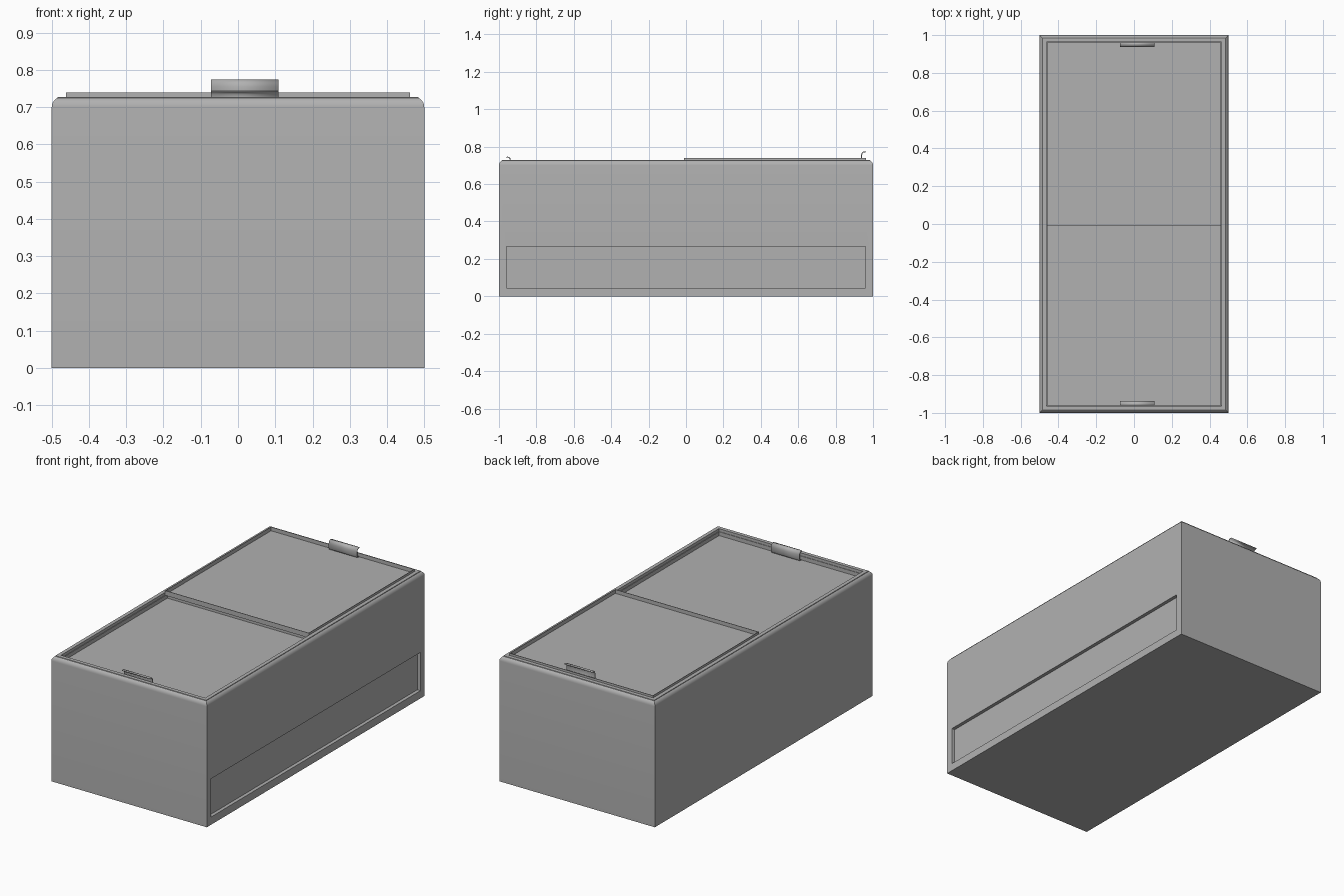
import bpy, bmesh, math

if "Cube" in bpy.data.objects:
    bpy.data.objects.remove(bpy.data.objects["Cube"])

# One mid-grey paint for every part
grey = bpy.data.materials.new("grey_paint")
grey.diffuse_color = (0.44, 0.44, 0.44, 1)
grey.use_nodes = True
grey.node_tree.nodes["Principled BSDF"].inputs["Base Color"].default_value = grey.diffuse_color


def make_object(name, bm):
    bmesh.ops.recalc_face_normals(bm, faces=bm.faces)
    mesh = bpy.data.meshes.new(name)
    bm.to_mesh(mesh)
    bm.free()
    mesh.materials.append(grey)
    obj = bpy.data.objects.new(name, mesh)
    bpy.context.collection.objects.link(obj)
    return obj


def loft(name, rings):
    """Stack of rectangles (half x, y min, y max, z), capped at both ends."""
    bm = bmesh.new()
    loops = [[bm.verts.new(p) for p in ((-hx, y0, z), (hx, y0, z), (hx, y1, z), (-hx, y1, z))]
             for hx, y0, y1, z in rings]
    for a, b in zip(loops, loops[1:]):
        for i in range(4):
            j = (i + 1) % 4
            bm.faces.new((a[i], a[j], b[j], b[i]))
    bm.faces.new(loops[0][::-1])
    bm.faces.new(loops[-1])
    return make_object(name, bm)


def smooth(obj):
    bpy.ops.object.select_all(action='DESELECT')
    obj.select_set(True)
    bpy.context.view_layer.objects.active = obj
    bpy.ops.object.shade_smooth_by_angle(angle=math.radians(35))


# Cabinet: rounded top edge, small raised rim, then a shallow well for the lids
TOP, R = 0.728, 0.028
rings = [(0.5, -1, 1, 0)]
for i in range(6):
    a = math.radians(12.4 * i)
    d = R * (1 - math.cos(a))
    rings.append((0.5 - d, -1 + d, 1 - d, TOP - R + R * math.sin(a)))
for inset, z in ((0.0155, TOP), (0.037, TOP), (0.037, 0.683)):
    rings.append((0.5 - inset, -1 + inset, 1 - inset, z))
cabinet = loft("cabinet", rings)

# Long shallow panel recess on the right side only
cutter = loft("recess_cutter", [(0.02, -0.96, 0.96, 0.045), (0.02, -0.96, 0.96, 0.267)])
cutter.location.x = 0.5
cutter.hide_render = True
cut = cabinet.modifiers.new("side_recess", 'BOOLEAN')
cut.object = cutter
cut.solver = 'EXACT'
bpy.context.view_layer.objects.active = cabinet
bpy.ops.object.modifier_apply(modifier=cut.name)
bpy.data.objects.remove(cutter)
smooth(cabinet)


# Sliding lids: thin-rimmed trays, the rear one riding above the front one
def lid(name, y0, y1, z):
    t, h = 0.003, 0.028
    return loft(name, [(0.462, y0, y1, z), (0.462, y0, y1, z + h),
                       (0.462 - t, y0 + t, y1 - t, z + h),
                       (0.462 - t, y0 + t, y1 - t, z + 0.006)])


lid("front_lid", -0.962, 0.01, 0.684)
lid("rear_lid", -0.01, 0.962, 0.712)


# Hooked handles: curled strip, mirrored for the front lid
def handle(name, side, drop):
    path = [(0.954, 0.721), (0.943, 0.722), (0.939, 0.730), (0.939, 0.755),
            (0.941, 0.764), (0.946, 0.770), (0.953, 0.772), (0.961, 0.771)]
    bm = bmesh.new()
    cols = [[bm.verts.new((x, side * y, z - drop)) for x in (-0.073, 0.109)] for y, z in path]
    for a, b in zip(cols, cols[1:]):
        bm.faces.new((a[0], a[1], b[1], b[0]))
    obj = make_object(name, bm)
    mod = obj.modifiers.new("thickness", 'SOLIDIFY')
    mod.thickness = 0.005
    mod.offset = 0
    smooth(obj)


handle("rear_handle", 1, 0)
handle("front_handle", -1, 0.028)
